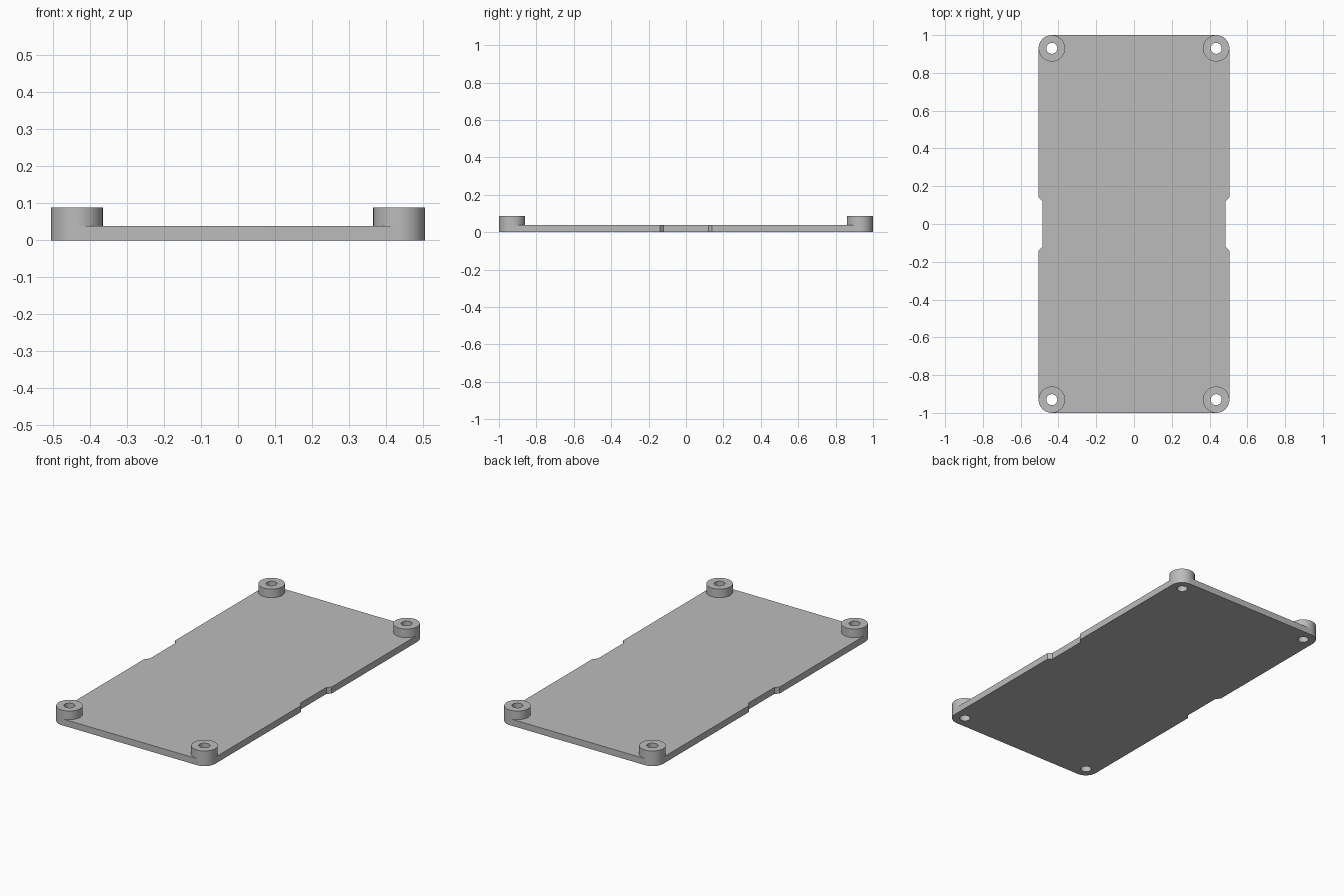
import bpy, bmesh
from math import cos, sin, pi

if "Cube" in bpy.data.objects:
    bpy.data.objects.remove(bpy.data.objects["Cube"])

HALF_W, HALF_L = 0.505, 1.0
PLATE_H, BOSS_H = 0.038, 0.088
BOSS_R, HOLE_R = 0.07, 0.029
CX, CY = HALF_W - BOSS_R, HALF_L - BOSS_R
QUARTER = 16
CORNERS = [(1, 1), (-1, 1), (-1, -1), (1, -1)]

grey = bpy.data.materials.new("light grey")
grey.use_nodes = True
colour = (0.5, 0.5, 0.5, 1)
grey.diffuse_color = colour
grey.node_tree.nodes["Principled BSDF"].inputs["Base Color"].default_value = colour


def arc(cx, cy, r, start, quarters):
    """Points along an arc made of whole quarter turns."""
    return [(cx + r * cos(start + i * pi / 2 / QUARTER),
             cy + r * sin(start + i * pi / 2 / QUARTER))
            for i in range(quarters * QUARTER + 1)]


def prism(name, outlines, z0, z1):
    """Extrude flat outlines upwards into one closed mesh object."""
    bm = bmesh.new()
    for pts in outlines:
        base = bm.faces.new([bm.verts.new((x, y, z0)) for x, y in pts])
        top = bmesh.ops.extrude_face_region(bm, geom=[base])["geom"]
        verts = [v for v in top if isinstance(v, bmesh.types.BMVert)]
        bmesh.ops.translate(bm, verts=verts, vec=(0, 0, z1 - z0))
    # The extrusion can keep the base face, so orient everything outwards
    bmesh.ops.recalc_face_normals(bm, faces=bm.faces[:])
    mesh = bpy.data.meshes.new(name)
    bm.to_mesh(mesh)
    bm.free()
    mesh.materials.append(grey)
    ob = bpy.data.objects.new(name, mesh)
    bpy.context.collection.objects.link(ob)
    return ob


# Plate outline: rounded corners and a shallow chamfered notch on each long side
notch = [(HALF_W, 0.14), (HALF_W - 0.02, 0.12)]
outline = []
for i, (sx, sy) in enumerate(CORNERS):
    outline += arc(sx * CX, sy * CY, BOSS_R, i * pi / 2, 1)
    if i == 1:
        outline += [(-x, y) for x, y in notch] + [(-x, -y) for x, y in reversed(notch)]
outline += [(x, -y) for x, y in notch] + [(x, y) for x, y in reversed(notch)]
plate = prism("base_plate", [outline], 0, PLATE_H)


def corner_circles(r):
    return [arc(sx * CX, sy * CY, r, 0, 4)[:-1] for sx, sy in CORNERS]


# Corner bosses are merged in, then screw holes are cut right through
bosses = prism("corner_bosses", corner_circles(BOSS_R), 0, BOSS_H)
holes = prism("screw_hole_cutters", corner_circles(HOLE_R), -0.1, 0.2)
for helper, operation in ((bosses, 'UNION'), (holes, 'DIFFERENCE')):
    mod = plate.modifiers.new(helper.name, 'BOOLEAN')
    mod.operation, mod.solver, mod.object = operation, 'EXACT', helper
    helper.hide_render = True

bpy.context.view_layer.update()
graph = bpy.context.evaluated_depsgraph_get()
mesh = bpy.data.meshes.new_from_object(plate.evaluated_get(graph))
plate.modifiers.clear()
plate.data = mesh
for helper in (bosses, holes):
    bpy.data.objects.remove(helper)

# Smooth the round walls and keep the rims crisp
bpy.ops.object.select_all(action='DESELECT')
plate.select_set(True)
bpy.context.view_layer.objects.active = plate
bpy.ops.object.shade_smooth_by_angle(angle=pi / 6)
